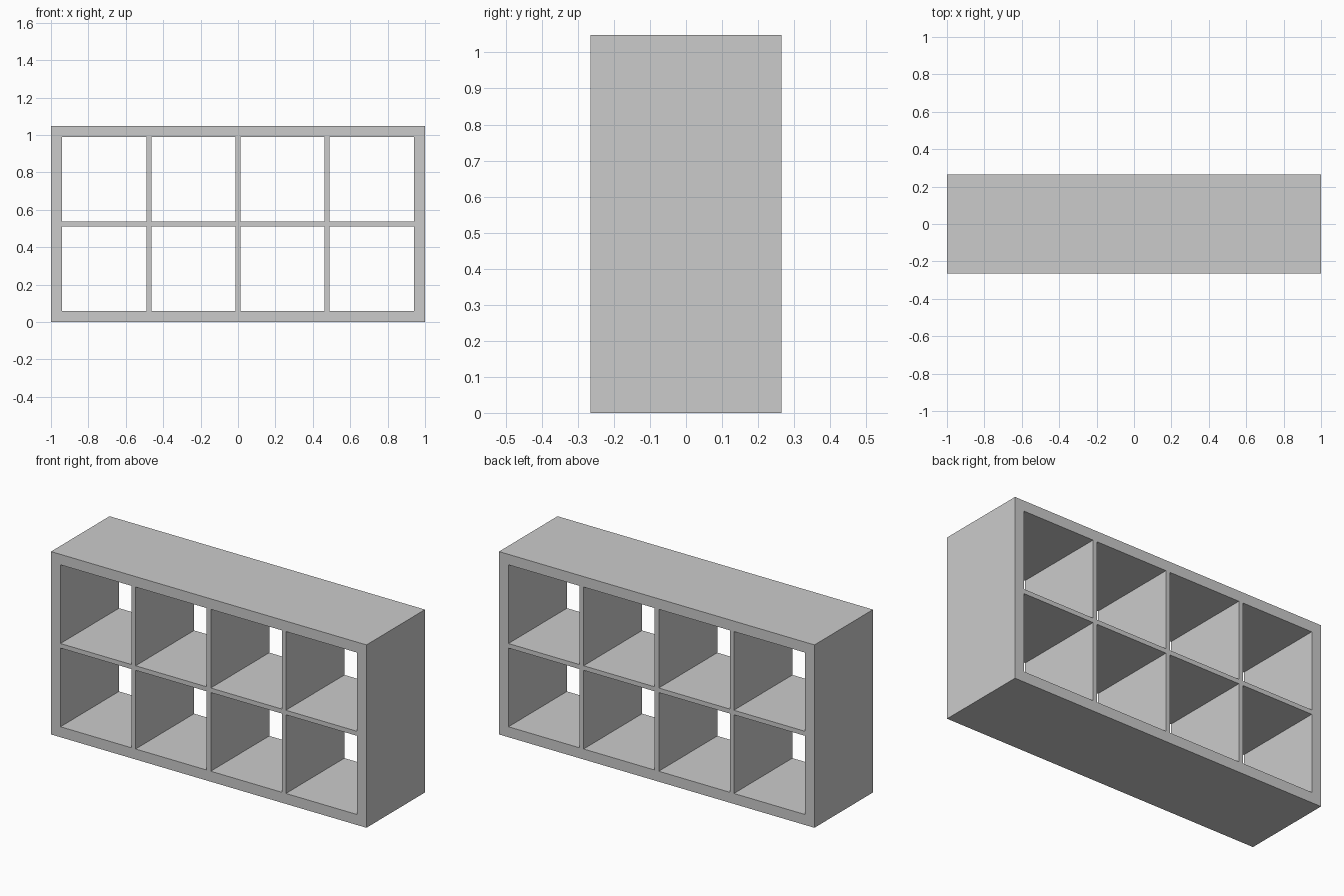
import bpy, bmesh

if "Cube" in bpy.data.objects:
    bpy.data.objects.remove(bpy.data.objects["Cube"])

W, D, H = 2.0, 0.53, 1.048      # overall size
T, P = 0.06, 0.026              # frame and partition thickness
COLS, ROWS = 4, 2


def new_object(name, bm):
    bmesh.ops.recalc_face_normals(bm, faces=bm.faces)
    mesh = bpy.data.meshes.new(name)
    bm.to_mesh(mesh)
    bm.free()
    obj = bpy.data.objects.new(name, mesh)
    bpy.context.collection.objects.link(obj)
    return obj


def box(name, size, centre):
    bm = bmesh.new()
    bmesh.ops.create_cube(bm, size=1)
    bmesh.ops.scale(bm, vec=size, verts=bm.verts)
    bmesh.ops.translate(bm, vec=centre, verts=bm.verts)
    return new_object(name, bm)


# Outer frame: one mitred rectangular tube, open at front and back
bm = bmesh.new()
rings = []
for inset, y in ((0, -D / 2), (0, D / 2), (T, D / 2), (T, -D / 2)):
    x, z0, z1 = W / 2 - inset, inset, H - inset
    rings.append([bm.verts.new((px, y, pz))
                  for px, pz in ((-x, z0), (x, z0), (x, z1), (-x, z1))])
for r in range(4):
    a, b = rings[r], rings[(r + 1) % 4]
    for i in range(4):
        j = (i + 1) % 4
        bm.faces.new((a[i], a[j], b[j], b[i]))
new_object("outer_frame", bm)

# Middle shelf across the full inner width
inner_w, inner_h = W - 2 * T, H - 2 * T
box("middle_shelf", (inner_w, D, P), (0, 0, H / 2))

# Upright dividers in each row
cell_w = (inner_w - (COLS - 1) * P) / COLS
cell_h = (inner_h - (ROWS - 1) * P) / ROWS
for row in range(ROWS):
    z = T + cell_h / 2 + row * (cell_h + P)
    for col in range(1, COLS):
        x = (col - COLS / 2) * (cell_w + P)
        box(f"divider_{row + 1}_{col}", (P, D, cell_h), (x, 0, z))
